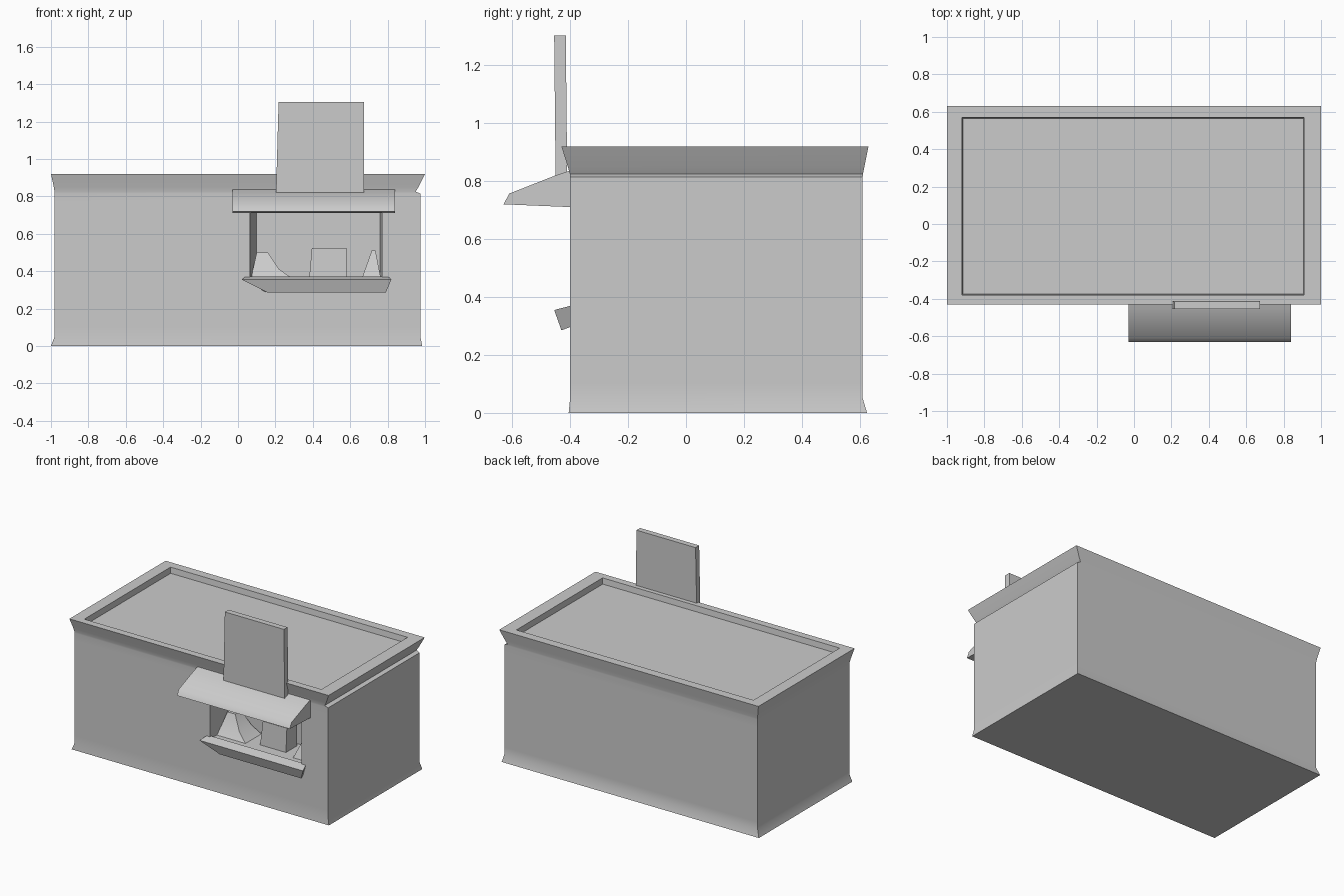
import bpy, bmesh, math

if "Cube" in bpy.data.objects:
    bpy.data.objects.remove(bpy.data.objects["Cube"])


def loft(name, sections, smooth=40):
    """Closed solid through equal-length point rings, capped at both ends."""
    bm = bmesh.new()
    rings = [[bm.verts.new(p) for p in s] for s in sections]
    n = len(rings[0])
    for a, b in zip(rings, rings[1:]):
        for i in range(n):
            j = (i + 1) % n
            bm.faces.new((a[i], a[j], b[j], b[i]))
    bm.faces.new(rings[0])
    bm.faces.new(rings[-1])
    bmesh.ops.recalc_face_normals(bm, faces=bm.faces[:])
    me = bpy.data.meshes.new(name)
    bm.to_mesh(me)
    bm.free()
    ob = bpy.data.objects.new(name, me)
    bpy.context.collection.objects.link(ob)
    bpy.ops.object.select_all(action='DESELECT')
    ob.select_set(True)
    bpy.context.view_layer.objects.active = ob
    if smooth:
        bpy.ops.object.shade_smooth_by_angle(angle=math.radians(smooth))
    return ob


def rect(x0, x1, y0, y1, z):
    return [(x0, y0, z), (x1, y0, z), (x1, y1, z), (x0, y1, z)]


def upright(x0, x1, z0, z1, y):
    return [(x0, y, z0), (x1, y, z0), (x1, y, z1), (x0, y, z1)]


# building shell: flared foot, walls, flared cornice (inset above the right
# wall), flat rim and sunken roof
walls = [rect(-0.98, 0.975, -0.40, 0.61, z) for z in (0.05, 0.10, 0.76, 0.815)]
shell = loft("building_shell", [
    rect(-1.0, 0.985, -0.405, 0.625, 0.0),
    *walls,
    rect(-0.981, 0.95, -0.401, 0.611, 0.825),
    rect(-0.985, 0.965, -0.408, 0.616, 0.85),
    rect(-1.0, 1.0, -0.43, 0.63, 0.92),
    rect(-0.92, 0.91, -0.38, 0.57, 0.92),
    rect(-0.915, 0.905, -0.375, 0.565, 0.88),
])

# serving window recess, cut into the front wall
cutter = loft("window_cutter", [
    upright(0.05, 0.775, 0.36, 0.71, -0.50),
    upright(0.10, 0.76, 0.36, 0.71, -0.15),
], smooth=0)
cutter.hide_render = True
cut = shell.modifiers.new("window", 'BOOLEAN')
cut.operation = 'DIFFERENCE'
cut.solver = 'EXACT'
cut.object = cutter
bpy.context.view_layer.objects.active = shell
bpy.ops.object.modifier_apply(modifier=cut.name)
bpy.data.objects.remove(cutter)

# awning over the window
awning = [(-0.39, 0.84), (-0.45, 0.82), (-0.61, 0.757), (-0.63, 0.72), (-0.39, 0.71)]
loft("awning", [[(x, y, z) for y, z in awning] for x in (-0.03, 0.84)], smooth=60)

# window sill, narrower along its bottom edge
sill = [(-0.39, 0.372), (-0.455, 0.355), (-0.43, 0.285), (-0.39, 0.30)]
loft("window_sill", [
    [(x, y, z) for x, (y, z) in zip(xs, sill)]
    for xs in ((0.04, 0.02, 0.16, 0.12), (0.80, 0.82, 0.79, 0.78))
])

# upright sign board on the roof edge
loft("sign_board", [
    rect(0.203, 0.675, -0.45, -0.41, 0.81),
    rect(0.217, 0.673, -0.455, -0.415, 1.303),
])

# goods on the counter
loft("counter_box", [
    rect(0.38, 0.58, -0.30, -0.18, 0.355),
    rect(0.395, 0.58, -0.29, -0.18, 0.525),
])
loft("counter_pile_left", [
    rect(0.06, 0.30, -0.34, -0.16, 0.355),
    rect(0.08, 0.22, -0.30, -0.17, 0.41),
    rect(0.10, 0.16, -0.26, -0.19, 0.50),
])
loft("counter_pile_right", [
    rect(0.66, 0.765, -0.34, -0.18, 0.355),
    rect(0.715, 0.735, -0.27, -0.24, 0.51),
])
